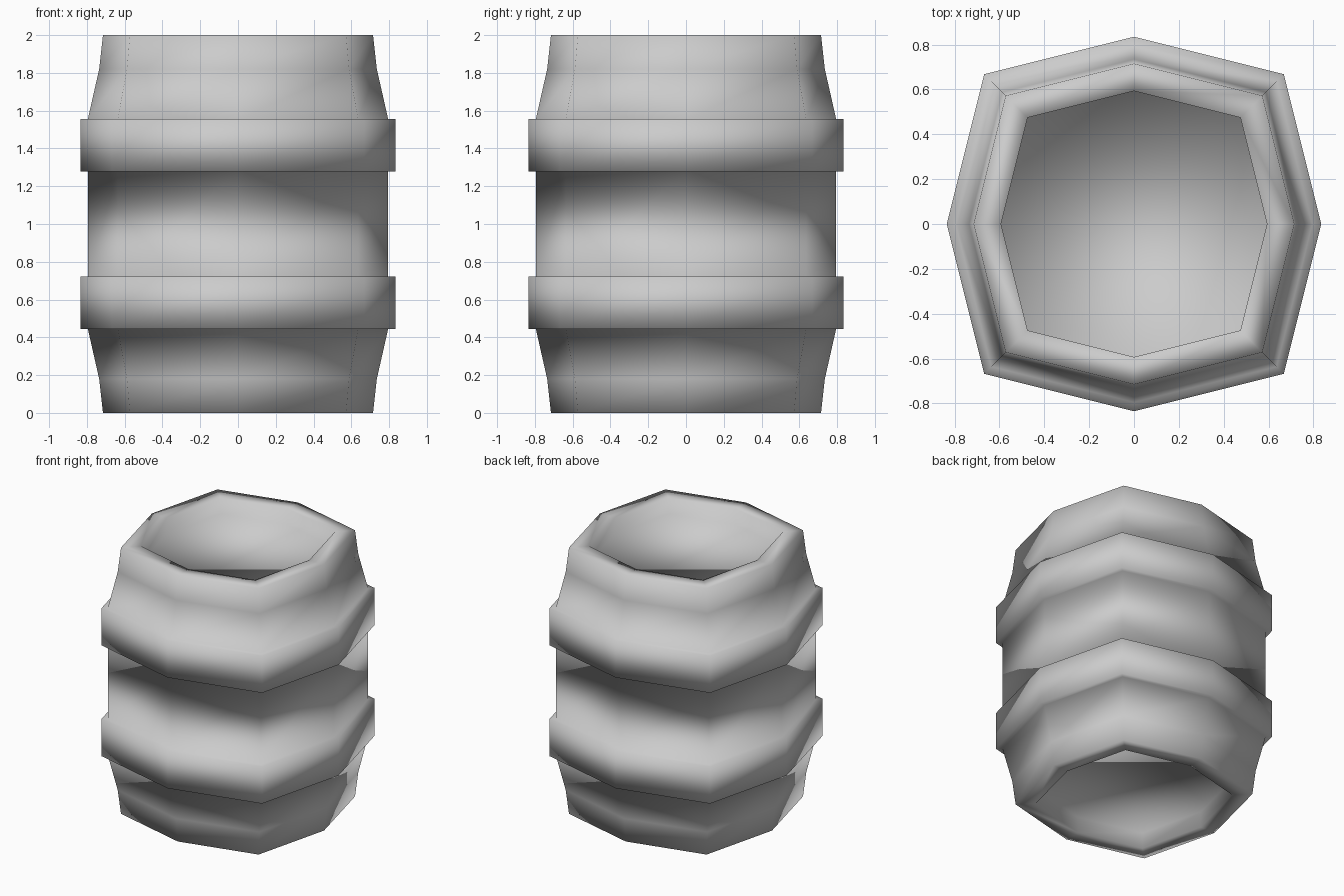
import bpy, bmesh

if "Cube" in bpy.data.objects:
    bpy.data.objects.remove(bpy.data.objects["Cube"])

DIAG = 0.8  # corner coordinate as a fraction of the mid-side radius
PLAN = [(1, 0), (DIAG, DIAG), (0, 1), (-DIAG, DIAG),
        (-1, 0), (-DIAG, -DIAG), (0, -1), (DIAG, -DIAG)]

# lower half profile (radius, z): recessed end, rim, flared staves, hoop, belly
lower = [(0.593, 0.12), (0.593, 0.0), (0.715, 0.0), (0.735, 0.18),
         (0.795, 0.445), (0.835, 0.445), (0.835, 0.723), (0.795, 0.723)]
profile = lower + [(r, 2 - z) for r, z in reversed(lower)]

# eight-sided barrel shell lofted through the profile
bm = bmesh.new()
rings = [[bm.verts.new((x * r, y * r, z)) for x, y in PLAN] for r, z in profile]
for a, b in zip(rings, rings[1:]):
    for i in range(8):
        j = (i + 1) % 8
        bm.faces.new((a[i], a[j], b[j], b[i]))

# recessed bottom and top heads
bm.faces.new(rings[0][::-1])
bm.faces.new(rings[-1])
bmesh.ops.recalc_face_normals(bm, faces=bm.faces)
for f in bm.faces:
    f.smooth = True

mesh = bpy.data.meshes.new("barrel")
bm.to_mesh(mesh)
bm.free()
barrel = bpy.data.objects.new("barrel", mesh)
bpy.context.collection.objects.link(barrel)
